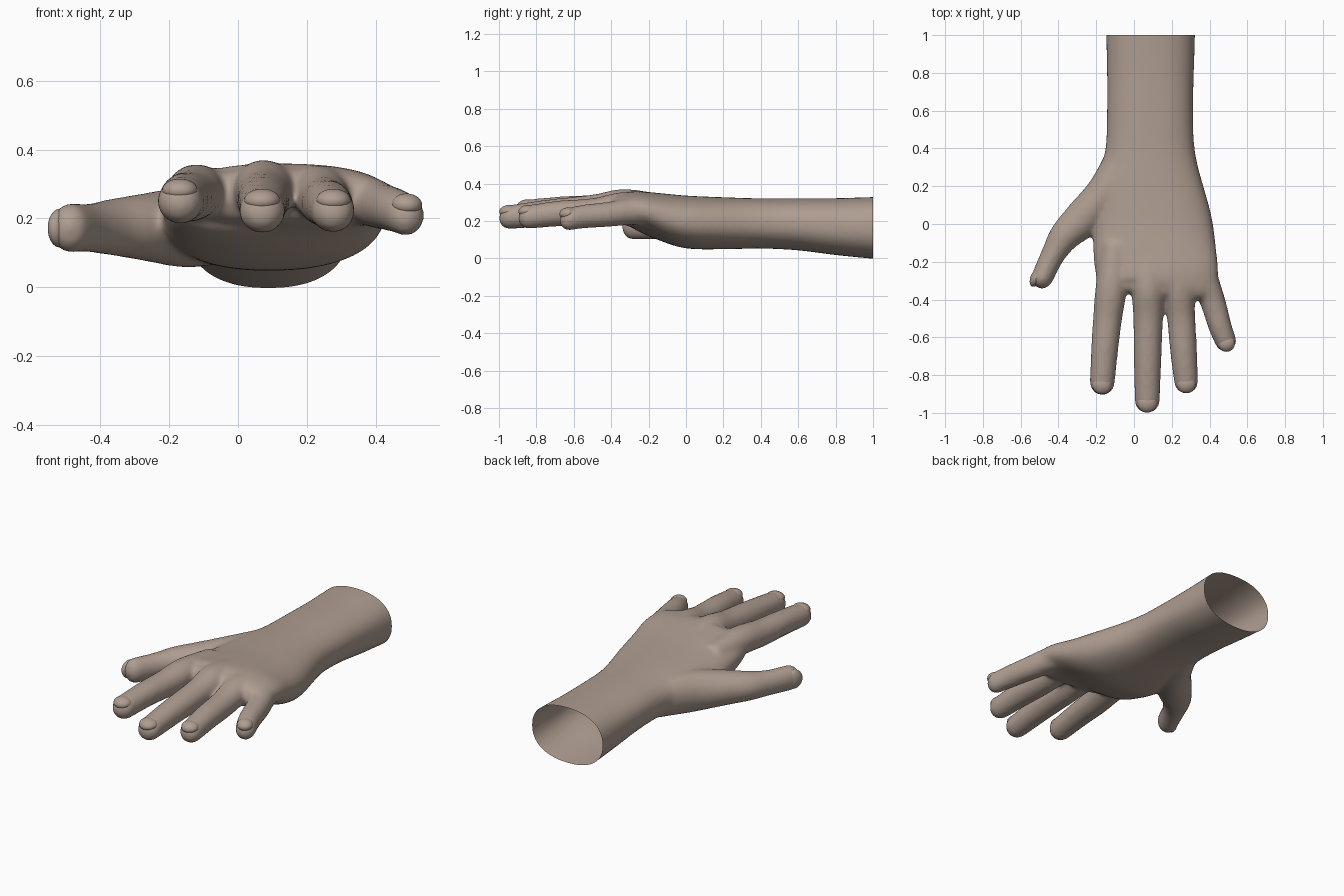
import bpy, bmesh, math
from mathutils import Vector, Matrix

cube = bpy.data.objects.get("Cube")
if cube:
    bpy.data.objects.remove(cube)

skin = bpy.data.materials.new("skin")
skin.use_nodes = True
skin.diffuse_color = (0.43, 0.34, 0.285, 1)
skin.node_tree.nodes["Principled BSDF"].inputs["Base Color"].default_value = skin.diffuse_color

UP = Vector((0, 0, 1))
SIDES = 40


def spline(stations, steps=6):
    """Smooth curve through stations of (x, y, z, half width, half height)."""
    pts = [Vector(s) for s in stations]
    pts = [2 * pts[0] - pts[1]] + pts + [2 * pts[-1] - pts[-2]]
    out = []
    for a, b, c, d in zip(pts, pts[1:], pts[2:], pts[3:]):
        for i in range(steps):
            t = i / steps
            out.append(0.5 * (2 * b + (c - a) * t + (2 * a - 5 * b + 4 * c - d) * t * t
                              + (3 * b - a - 3 * c + d) * t ** 3))
    return out + [pts[-2]]


def limb(bm, stations, tip_length, power=2.0):
    """Closed tube with a rounded tip; returns tip centre, direction and radii."""
    path = spline(stations)
    rings = []
    for i, p in enumerate(path):
        a, b = path[max(i - 1, 0)], path[min(i + 1, len(path) - 1)]
        direction = Vector((b - a)[:3]).normalized()
        rings.append((Vector(p[:3]), direction, p[3], p[4]))
    centre, direction, w, h = rings[-1]
    for i in range(1, 8):
        ang = math.pi / 2 * i / 8
        rings.append((centre + direction * tip_length * math.sin(ang), direction,
                      w * math.cos(ang), h * math.cos(ang)))
    loops = []
    for c, d, rw, rh in rings:
        side = d.cross(UP).normalized()
        loop = []
        for k in range(SIDES):
            ang = 2 * math.pi * k / SIDES
            u, v = math.cos(ang), math.sin(ang)
            u = math.copysign(abs(u) ** (2 / power), u)
            v = math.copysign(abs(v) ** (2 / power), v)
            loop.append(bm.verts.new(c + side * u * rw + UP * v * rh))
        loops.append(loop)
    for l0, l1 in zip(loops, loops[1:]):
        for k in range(SIDES):
            n = (k + 1) % SIDES
            bm.faces.new((l0[k], l0[n], l1[n], l1[k]))
    bm.faces.new(loops[0])
    bm.faces.new(loops[-1])
    return centre, direction, w, h


def make_object(name, bm):
    mesh = bpy.data.meshes.new(name)
    bmesh.ops.recalc_face_normals(bm, faces=bm.faces)
    bm.to_mesh(mesh)
    bm.free()
    mesh.materials.append(skin)
    obj = bpy.data.objects.new(name, mesh)
    bpy.context.collection.objects.link(obj)
    return obj


# Forearm and palm
forearm_palm = [
    (0.088, 1.06, 0.160, 0.235, 0.168), (0.088, 1.0, 0.163, 0.235, 0.165),
    (0.087, 0.8, 0.170, 0.230, 0.152), (0.085, 0.6, 0.182, 0.228, 0.139),
    (0.085, 0.4, 0.187, 0.236, 0.134), (0.085, 0.2, 0.188, 0.280, 0.139),
    (0.100, 0.0, 0.195, 0.315, 0.141), (0.110, -0.15, 0.225, 0.325, 0.125),
    (0.125, -0.28, 0.260, 0.322, 0.100), (0.120, -0.34, 0.265, 0.310, 0.078)]

# Fingers start inside the palm, so their knuckles lift its top
digits = {
    "index": [(-0.10, -0.10, 0.265, 0.070, 0.070), (-0.12, -0.33, 0.278, 0.083, 0.080),
              (-0.14, -0.50, 0.265, 0.077, 0.075), (-0.155, -0.66, 0.262, 0.072, 0.070),
              (-0.168, -0.84, 0.250, 0.066, 0.066)],
    "middle": [(0.07, -0.10, 0.270, 0.070, 0.070), (0.075, -0.33, 0.284, 0.088, 0.087),
               (0.075, -0.50, 0.262, 0.079, 0.079), (0.072, -0.72, 0.245, 0.073, 0.072),
               (0.07, -0.935, 0.222, 0.067, 0.065)],
    "ring": [(0.20, -0.10, 0.265, 0.070, 0.070), (0.235, -0.33, 0.275, 0.080, 0.080),
             (0.25, -0.50, 0.250, 0.075, 0.072), (0.263, -0.68, 0.240, 0.071, 0.069),
             (0.276, -0.835, 0.223, 0.064, 0.064)],
    "little": [(0.32, -0.10, 0.245, 0.070, 0.070), (0.375, -0.29, 0.250, 0.072, 0.072),
               (0.42, -0.42, 0.235, 0.067, 0.067), (0.455, -0.54, 0.225, 0.062, 0.064),
               (0.485, -0.62, 0.212, 0.057, 0.062)],
    "thumb": [(-0.05, 0.37, 0.180, 0.090, 0.110), (-0.15, 0.17, 0.175, 0.100, 0.118),
              (-0.27, 0.03, 0.175, 0.100, 0.098), (-0.365, -0.062, 0.175, 0.083, 0.082),
              (-0.43, -0.165, 0.172, 0.064, 0.071), (-0.487, -0.285, 0.172, 0.058, 0.072)],
}

body = bmesh.new()
nails = bmesh.new()
limb(body, forearm_palm, 0.05, 2.3)
for name, stations in digits.items():
    centre, direction, w, h = limb(body, stations, stations[-1][3])
    # Fingernails: shallow domes on the finger backs, on the outer side of the thumb
    side = direction.cross(UP).normalized()
    out = side.cross(direction).normalized()
    if name == "thumb":
        side, out, w, h = out, (side if side.x < 0 else -side), h, w
    frame = Matrix((side, direction, out)).transposed().to_4x4()
    spot = centre + direction * 0.01 + out * h * 0.50
    bmesh.ops.create_uvsphere(
        nails, u_segments=32, v_segments=20, radius=1,
        matrix=Matrix.Translation(spot) @ frame @ Matrix.Diagonal((w * 0.78, w * 0.75, h * 0.5, 1)))

hand = make_object("hand", body)
fingernails = make_object("fingernails", nails)

# Fuse the parts into one skin and soften the joins
bpy.context.view_layer.objects.active = hand
hand.select_set(True)
fuse = hand.modifiers.new("fuse", "REMESH")
fuse.mode = "VOXEL"
fuse.voxel_size = 0.011
soften = hand.modifiers.new("soften", "SMOOTH")
soften.factor = 0.5
soften.iterations = 16
for modifier in ("fuse", "soften"):
    bpy.ops.object.modifier_apply(modifier=modifier)

# Open the forearm end
bm = bmesh.new()
bm.from_mesh(hand.data)
bmesh.ops.bisect_plane(bm, geom=bm.verts[:] + bm.edges[:] + bm.faces[:],
                       plane_co=(0, 1, 0), plane_no=(0, 1, 0), clear_outer=True)
bm.to_mesh(hand.data)
bm.free()

if not hand.data.materials:
    hand.data.materials.append(skin)
for obj in (hand, fingernails):
    for poly in obj.data.polygons:
        poly.use_smooth = True
        poly.material_index = 0
